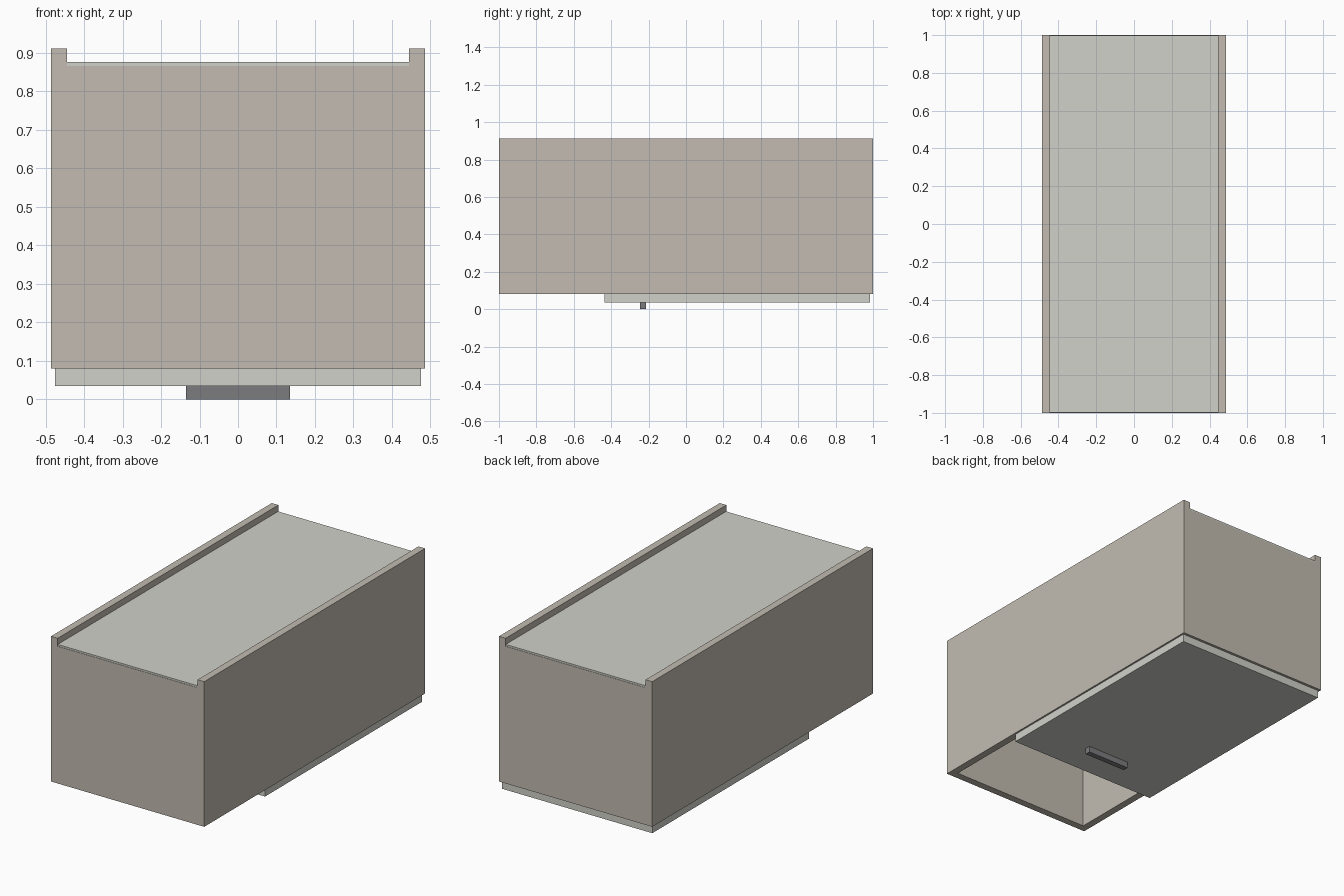
import bpy
import bmesh

if "Cube" in bpy.data.objects:
    bpy.data.objects.remove(bpy.data.objects["Cube"])


def material(name, rgb):
    mat = bpy.data.materials.new(name)
    mat.diffuse_color = (*rgb, 1.0)
    mat.use_nodes = True
    mat.node_tree.nodes["Principled BSDF"].inputs["Base Color"].default_value = mat.diffuse_color
    return mat


BEIGE = material("beige_board", (0.54, 0.50, 0.44))
PALE = material("pale_board", (0.64, 0.64, 0.59))
DARK = material("dark_grip", (0.20, 0.20, 0.21))


def block(name, x, y, z, mat):
    """Box spanning the given (low, high) ranges."""
    bm = bmesh.new()
    bmesh.ops.create_cube(bm, size=1)
    for v in bm.verts:
        v.co = [r[0] if c < 0 else r[1] for c, r in zip(v.co, (x, y, z))]
    mesh = bpy.data.meshes.new(name)
    bm.to_mesh(mesh)
    bm.free()
    mesh.materials.append(mat)
    obj = bpy.data.objects.new(name, mesh)
    bpy.context.collection.objects.link(obj)
    return obj


W, L, T = 0.486, 1.0, 0.042   # half width, half length, board thickness
IN = W - T                    # inner half width
RIM, TOP = 0.08, 0.912

# Long side walls, standing proud of the top panel as runners
for name, x in (("left_wall", (-W, -IN)), ("right_wall", (IN, W))):
    block(name, x, (-L, L), (RIM, TOP), BEIGE)

# End walls between the sides
for name, y in (("front_wall", (-L, -L + T)), ("back_wall", (L - T, L))):
    block(name, (-IN, IN), y, (RIM, 0.866), BEIGE)

# Closed panel between the runners
block("base_panel", (-IN, IN), (-0.998, 0.998), (0.835, 0.876), PALE)

# Partly open sliding lid underneath, with its grip bar
block("sliding_lid", (-0.476, 0.476), (-0.435, 0.985), (0.035, RIM), PALE)
block("lid_grip", (-0.135, 0.135), (-0.247, -0.215), (0.0, 0.035), DARK)
